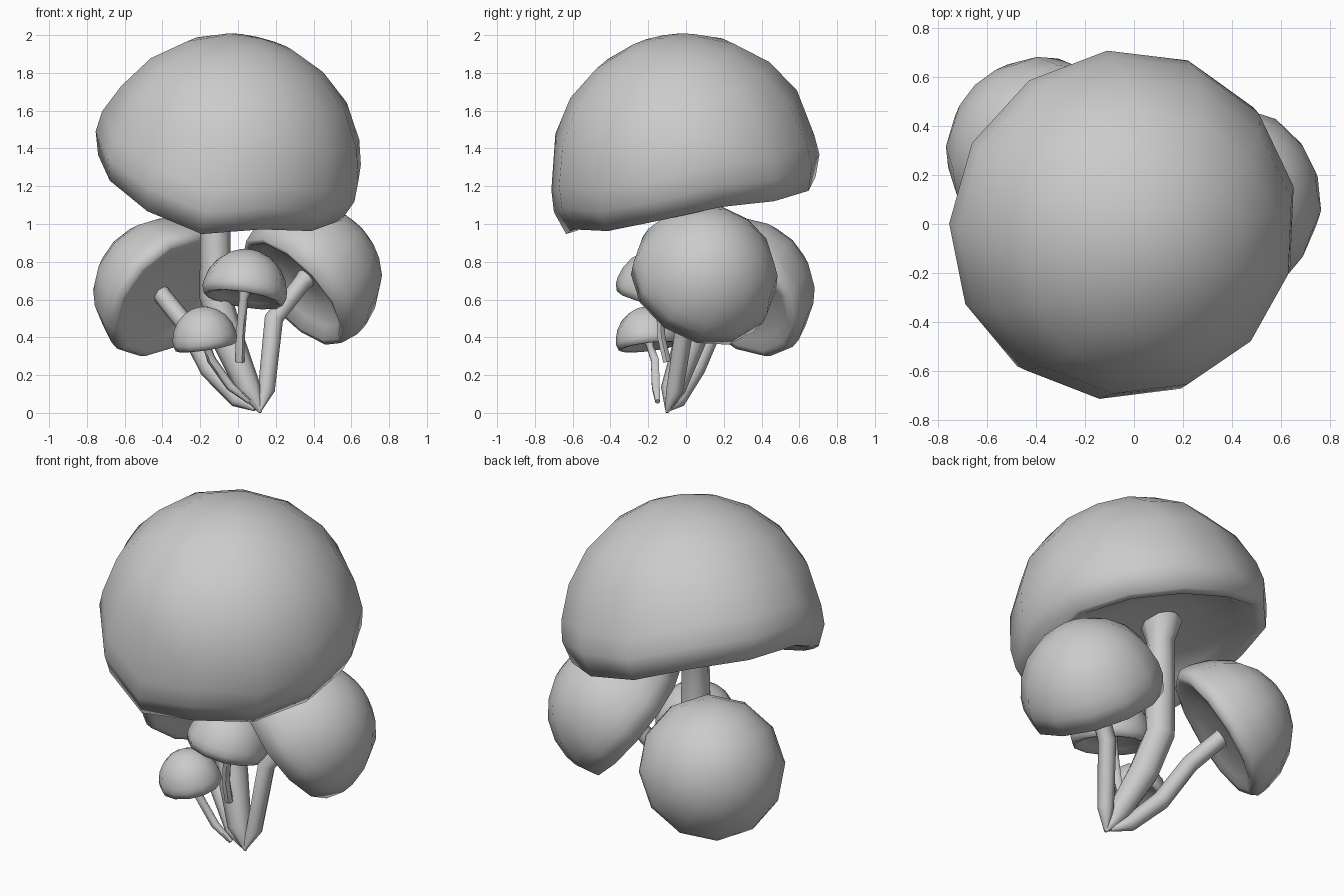
import bpy, bmesh, math
from mathutils import Vector

if "Cube" in bpy.data.objects:
    bpy.data.objects.remove(bpy.data.objects["Cube"])


def finish(name, bm, angle):
    bmesh.ops.recalc_face_normals(bm, faces=bm.faces)
    me = bpy.data.meshes.new(name)
    bm.to_mesh(me)
    bm.free()
    ob = bpy.data.objects.new(name, me)
    bpy.context.collection.objects.link(ob)
    bpy.ops.object.select_all(action='DESELECT')
    ob.select_set(True)
    bpy.context.view_layer.objects.active = ob
    bpy.ops.object.shade_smooth_by_angle(angle=math.radians(angle))
    return ob


def loft(bm, rings):
    # bridge neighbouring rings; a ring of one vertex is a pole
    for a, b in zip(rings, rings[1:]):
        n = max(len(a), len(b))
        for i in range(n):
            j = (i + 1) % n
            f = [a[i % len(a)], a[j % len(a)], b[j % len(b)], b[i % len(b)]]
            bm.faces.new(list(dict.fromkeys(f)))


# cap profile: (radius, height) as fractions, apex -> widest -> rim -> shallow underside
PROFILE = [(0, 1), (.27, .955), (.52, .845), (.75, .655), (.91, .4), (.99, .13),
           (1, -.03), (.94, -.2), (.86, -.2), (.72, -.11), (.45, -.02), (.15, -.02), (0, -.02)]


def cap(name, center, axis, r, h, sides=13, bends=(), lip=1.0):
    bm = bmesh.new()
    n = Vector(axis).normalized()
    u = n.cross(Vector((0, 1, 0.01))).normalized()
    v = n.cross(u)
    c = Vector(center)
    rings = []
    for pr, ph in PROFILE:
        count = 1 if pr == 0 else sides
        z = ph * h * (lip if ph < 0 else 1)
        ring = []
        for i in range(count):
            a = math.tau * i / sides
            ring.append(bm.verts.new(c + n * z + (u * math.cos(a) + v * math.sin(a)) * pr * r))
        rings.append(ring)
    # wavy rim: (x, y, dz) nudges that fade along the rim
    moves = []
    for ring in rings[5:9]:
        for p in ring:
            dz = sum(d * math.exp(-((p.co.x - x) ** 2 + (p.co.y - y) ** 2) / .06) for x, y, d in bends)
            moves.append((p, dz))
    for p, dz in moves:
        p.co.z += dz
    loft(bm, rings)
    return finish(name, bm, 100)


def stem(name, pts, sides=8):
    # pts: (x, y, z, radius) from cap to foot
    bm = bmesh.new()
    P = [Vector(p[:3]) for p in pts]
    rings = []
    for k, p in enumerate(P):
        t = (P[min(k + 1, len(P) - 1)] - P[max(k - 1, 0)]).normalized()
        u = t.cross(Vector((0, 1, 0))).normalized()
        v = t.cross(u)
        rr = pts[k][3]
        rings.append([bm.verts.new(p + (u * math.cos(a) + v * math.sin(a)) * rr)
                      for a in (math.tau * i / sides for i in range(sides))])
    loft(bm, rings)
    bm.faces.new(rings[0])
    bm.faces.new(rings[-1])
    return finish(name, bm, 60)


# large central mushroom
cap("large_cap", (-.05, 0, 1.3), (.25, -.19, 1), .72, .715, 13,
    [(-.18, -.66, -.11), (-.5, -.45, -.08), (-.72, .05, .04), (0, .68, -.07), (.6, .05, .08)])
stem("large_stem", [(-.12, .08, 1.33, .12), (-.12, .08, 1.19, .075), (-.12, .08, .95, .08),
                    (-.12, .07, .62, .085), (-.05, .02, .38, .085), (.06, -.07, .12, .065),
                    (.12, -.1, .002, .008)])

# left mushroom, leaning back
cap("left_cap", (-.37, .285, .635), (-.58, .57, .55), .4, .4, 12, lip=.5)
stem("left_stem", [(-.46, .31, .7, .08), (-.4, .25, .62, .048), (-.27, .15, .46, .05),
                   (-.15, .05, .23, .052), (.0, -.04, .07, .045), (.09, -.09, .02, .012)])

# right mushroom, leaning outwards
cap("right_cap", (.375, .095, .715), (.66, .36, .62), .393, .39, 12, lip=1.5)
stem("right_stem", [(.43, .12, .79, .08), (.34, .08, .69, .047), (.19, 0, .5, .05),
                    (.15, -.06, .12, .045), (.115, -.1, .015, .012)])

# middle small mushroom
cap("middle_cap", (.035, -.15, .645), (.15, .2, .94), .225, .225, 12)
stem("middle_stem", [(.04, -.14, .67, .04), (.03, -.14, .61, .024),
                     (.012, -.13, .4, .024), (.01, -.1, .27, .024)], 6)

# smallest mushroom
cap("small_cap", (-.175, -.2, .385), (-.15, -.12, 1), .172, .18, 12)
stem("small_stem", [(-.17, -.2, .4, .035), (-.165, -.19, .35, .02), (-.14, -.165, .28, .024),
                    (-.04, -.16, .14, .024), (.06, -.15, .06, .014)], 6)
